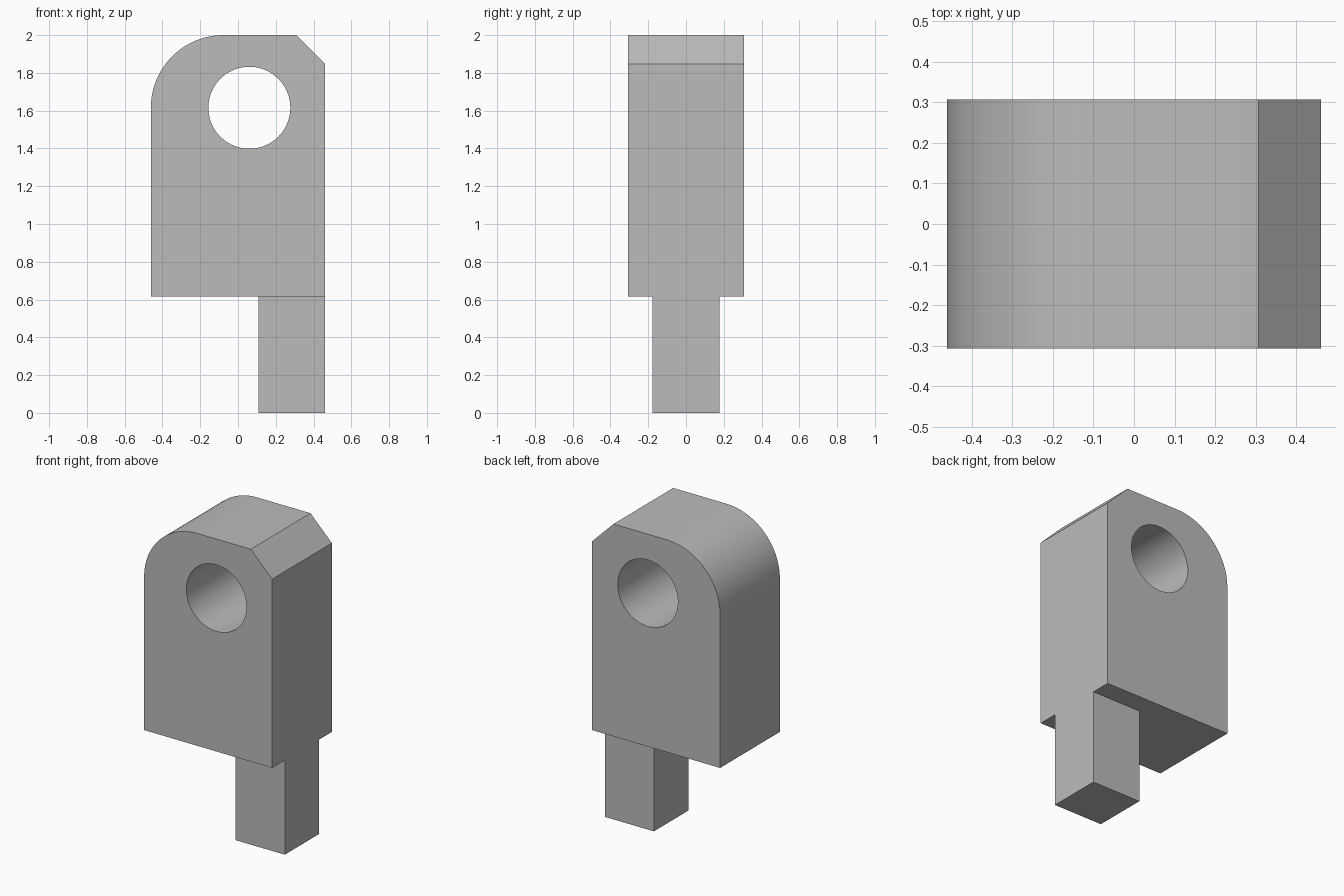
import bpy, bmesh
from math import cos, sin, pi, radians

default = bpy.data.objects.get("Cube")
if default:
    bpy.data.objects.remove(default, do_unlink=True)

grey = bpy.data.materials.new("plain grey")
grey.use_nodes = True
colour = (0.5, 0.5, 0.5, 1)
grey.diffuse_color = colour
grey.node_tree.nodes["Principled BSDF"].inputs["Base Color"].default_value = colour

HALF_W, HALF_D = 0.4615, 0.3077
SHOULDER, TOP = 0.6154, 2.0
ROUND, CHAMFER = 0.3846, 0.1538
PEG = 0.354
HOLE_X, HOLE_Z, HOLE_R = 0.06, TOP - ROUND, 0.217


def arc(cx, cz, r, start, end, steps):
    angles = [start + (end - start) * i / steps for i in range(steps + 1)]
    return [(cx + r * cos(a), cz + r * sin(a)) for a in angles]


def prism(name, outline, half_depth):
    """Extrude an x-z outline evenly to both sides of y = 0."""
    bm = bmesh.new()
    face = bm.faces.new([bm.verts.new((x, -half_depth, z)) for x, z in outline])
    extruded = bmesh.ops.extrude_face_region(bm, geom=[face], use_keep_orig=True)
    verts = [g for g in extruded["geom"] if isinstance(g, bmesh.types.BMVert)]
    bmesh.ops.translate(bm, verts=verts, vec=(0, 2 * half_depth, 0))
    bmesh.ops.recalc_face_normals(bm, faces=bm.faces)
    mesh = bpy.data.meshes.new(name)
    bm.to_mesh(mesh)
    bm.free()
    mesh.materials.append(grey)
    obj = bpy.data.objects.new(name, mesh)
    bpy.context.collection.objects.link(obj)
    return obj


def combine(target, other, operation):
    """Apply a boolean and discard the helper solid."""
    mod = target.modifiers.new(operation.title(), "BOOLEAN")
    mod.operation, mod.object, mod.solver = operation, other, "EXACT"
    bpy.context.view_layer.objects.active = target
    bpy.ops.object.modifier_apply(modifier=mod.name)
    bpy.data.objects.remove(other, do_unlink=True)


# Block: one rounded and one chamfered top corner
outline = [(-HALF_W, SHOULDER), (HALF_W, SHOULDER),
           (HALF_W, TOP - CHAMFER), (HALF_W - CHAMFER, TOP)]
outline += arc(ROUND - HALF_W, TOP - ROUND, ROUND, pi / 2, pi, 24)
block = prism("pierced_block_with_peg", outline, HALF_D)

# Square peg flush with the left side
inner = HALF_W - PEG
peg = prism("peg", [(inner, 0), (HALF_W, 0),
                    (HALF_W, SHOULDER), (inner, SHOULDER)], PEG / 2)
combine(block, peg, "UNION")

# Round through hole
hole = prism("hole_cutter", arc(HOLE_X, HOLE_Z, HOLE_R, 0, 2 * pi, 72)[:-1], 0.5)
combine(block, hole, "DIFFERENCE")

# Merge coplanar faces, then smooth the curved ones
bm = bmesh.new()
bm.from_mesh(block.data)
bmesh.ops.dissolve_limit(bm, angle_limit=radians(0.5), verts=bm.verts, edges=bm.edges)
bm.to_mesh(block.data)
bm.free()

bpy.ops.object.select_all(action="DESELECT")
block.select_set(True)
bpy.context.view_layer.objects.active = block
bpy.ops.object.shade_smooth_by_angle(angle=radians(30))
